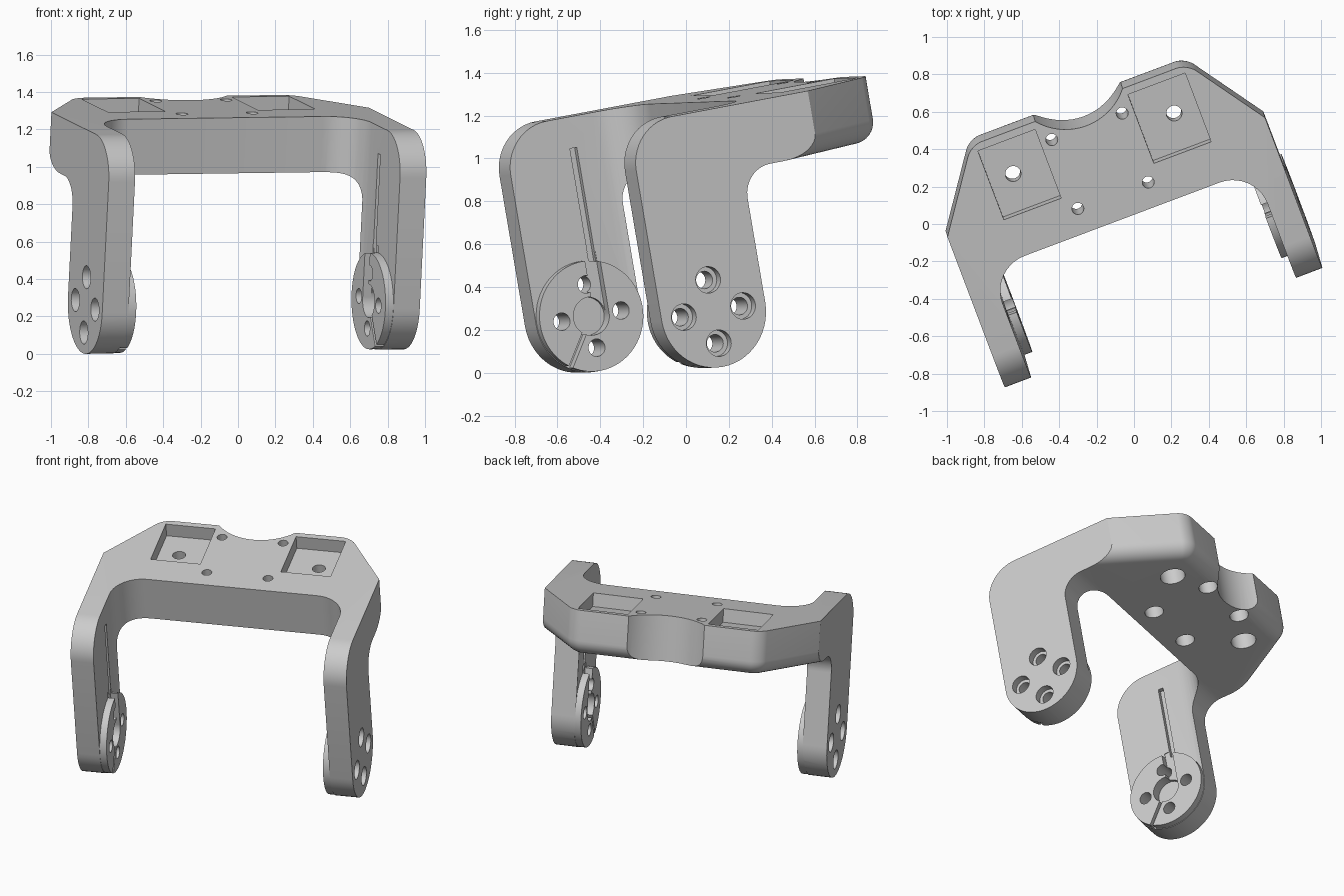
import bpy, bmesh, math
from mathutils import Vector, Matrix

if "Cube" in bpy.data.objects:
    bpy.data.objects.remove(bpy.data.objects["Cube"])

# Main sizes in the bracket's own frame: x across, y to the back, z up
HALF, INNER = 0.907, 0.757
TOP, UNDER, BACK = 1.237, 0.935, 0.925
HUB_Y, HUB_Z, HUB_R = -0.142, 0.305, 0.262


def rounded(corners, steps=10):
    """Outline from (a, b, radius) corners."""
    out = []
    for i, (a, b, r) in enumerate(corners):
        p = Vector((a, b, 0))
        if r == 0:
            out.append((a, b))
            continue
        before, after = corners[i - 1], corners[(i + 1) % len(corners)]
        d1 = (Vector((before[0], before[1], 0)) - p).normalized()
        d2 = (Vector((after[0], after[1], 0)) - p).normalized()
        half = d1.angle(d2) / 2
        c = p + (d1 + d2).normalized() * r / math.sin(half)
        s = (p + d1 * r / math.tan(half) - c).normalized()
        e = (p + d2 * r / math.tan(half) - c).normalized()
        for k in range(steps + 1):
            q = c + s.slerp(e, k / steps) * r
            out.append((q.x, q.y))
    return out


def circle(a, b, r, n=32):
    return [(a + r * math.cos(math.tau * k / n), b + r * math.sin(math.tau * k / n)) for k in range(n)]


def strip(a1, b1, a2, b2, width):
    """Rectangle outline around a segment."""
    p, q = Vector((a1, b1)), Vector((a2, b2))
    d = (q - p).normalized() * width / 2
    n = Vector((-d.y, d.x))
    return [tuple(v) for v in (p + n, p - n, q - n, q + n)]


def prism_mesh(outline, axis, lo, hi):
    bm = bmesh.new()

    def place(a, b, t):
        return (t, a, b) if axis == "x" else (a, b, t)
    face = bm.faces.new([bm.verts.new(place(a, b, lo)) for a, b in outline])
    ext = bmesh.ops.extrude_face_region(bm, geom=[face])
    shift = Vector(place(0, 0, hi - lo))
    bmesh.ops.translate(bm, vec=shift, verts=[g for g in ext["geom"] if isinstance(g, bmesh.types.BMVert)])
    bmesh.ops.recalc_face_normals(bm, faces=bm.faces)
    return bm


def to_object(name, bm):
    mesh = bpy.data.meshes.new(name)
    bm.to_mesh(mesh)
    bm.free()
    obj = bpy.data.objects.new(name, mesh)
    bpy.context.collection.objects.link(obj)
    return obj


# Blank: side profile extruded across, rear corners chamfered and rounded
side = rounded([(HUB_Y - HUB_R, HUB_Z - HUB_R, HUB_R - 0.001), (HUB_Y - HUB_R, TOP, 0.22),
                (BACK, TOP, 0), (BACK, UNDER, 0), (0.12, UNDER, 0.14),
                (HUB_Y + HUB_R, HUB_Z - HUB_R, HUB_R - 0.001)], 14)
bm = prism_mesh(side, "x", -HALF, HALF)
for s in (-1, 1):
    cut = bmesh.ops.bisect_plane(bm, geom=bm.verts[:] + bm.edges[:] + bm.faces[:], dist=1e-5,
                                 plane_co=(s * HALF, 0.505, 0), plane_no=(s * 0.42, 0.29, 0),
                                 clear_outer=True)
    rim = [g for g in cut["geom_cut"] if isinstance(g, bmesh.types.BMEdge)]
    bmesh.ops.holes_fill(bm, edges=rim, sides=0)
bmesh.ops.recalc_face_normals(bm, faces=bm.faces)


def bevel(edges, size):
    bmesh.ops.bevel(bm, geom=edges, offset=size, offset_type="OFFSET", segments=8,
                    profile=0.5, affect="EDGES", clamp_overlap=True)


bevel([e for e in bm.edges if all(abs(v.co.y - BACK) < 1e-3 for v in e.verts)
       and abs(e.verts[0].co.z - e.verts[1].co.z) > 0.1], 0.06)
bevel([e for e in bm.edges if all(abs(v.co.z - UNDER) < 1e-3 and v.co.y > 0.49 for v in e.verts)], 0.1)
bracket = to_object("bracket", bm)
bpy.context.view_layer.objects.active = bracket


def combine(outline, axis, lo, hi, operation="DIFFERENCE"):
    tool = to_object("cutter", prism_mesh(outline, axis, lo, hi))
    tool.hide_render = True
    mod = bracket.modifiers.new("shape", "BOOLEAN")
    mod.operation, mod.solver, mod.object = operation, "EXACT", tool
    bpy.ops.object.modifier_apply(modifier=mod.name)
    bpy.data.objects.remove(tool)


# Opening between the arms, and the rear scoop
combine(rounded([(-INNER, -1, 0), (INNER, -1, 0), (INNER, 0.262, 0.2), (-INNER, 0.262, 0.2)]), "z", -1, 2)
combine(circle(0, BACK + 0.2, 0.32, 64), "z", 0, 2)

for s in (-1, 1):
    # Square pocket with its bolt hole, and two mounting holes
    x1, x2 = sorted((s * 0.265, s * 0.592))
    combine([(x1, 0.485), (x2, 0.485), (x2, 0.884), (x1, 0.884)], "z", TOP - 0.09, 2)
    for x, y, r, wide in ((0.46, 0.685, 0.042, 0.08), (0.201, 0.4, 0.032, 0.06), (0.201, 0.8, 0.032, 0.06)):
        combine(circle(s * x, y, r), "z", 0.5, 2)
        combine(circle(s * x, y, wide), "z", 0.5, UNDER + 0.12)

    def arm(outline, near, far, operation="DIFFERENCE"):
        lo, hi = sorted((s * near, s * far))
        combine(outline, "x", lo, hi, operation)

    # Cable groove, raised hub disc, its recess, slot and slit
    face = INNER - 0.045
    arm(strip(-0.074, 0.45, -0.074, 1.09, 0.035), face - 0.1, INNER + 0.03)
    arm(circle(HUB_Y, HUB_Z, HUB_R - 0.003, 64), face, INNER + 0.05, "UNION")
    arm(circle(HUB_Y, HUB_Z, 0.09), face - 0.1, INNER + 0.025)
    arm(strip(-0.09, HUB_Z, -0.09, 0.6, 0.075), face - 0.1, INNER + 0.004)
    arm(strip(HUB_Y, HUB_Z, -0.31, 0.05, 0.022), face - 0.1, INNER + 0.002)
    # Four counterbored bolt holes
    for k in range(4):
        y = HUB_Y + 0.15 * math.cos(k * math.pi / 2)
        z = HUB_Z + 0.15 * math.sin(k * math.pi / 2)
        arm(circle(y, z, 0.041), face - 0.1, HALF + 0.1)
        arm(circle(y, z, 0.062), HALF - 0.05, HALF + 0.1)

# Lean and turn the whole bracket, then stand it centred on the ground
up = Vector((0.049, -0.167, 0.985)).normalized()
across = Vector((0.936, 0.352, 0.013))
across = (across - up * across.dot(up)).normalized()
bracket.data.transform(Matrix((across, up.cross(across), up)).transposed().to_4x4())
lows = [min(v.co[i] for v in bracket.data.vertices) for i in range(3)]
highs = [max(v.co[i] for v in bracket.data.vertices) for i in range(3)]
middle = Vector(((lows[0] + highs[0]) / 2, (lows[1] + highs[1]) / 2, lows[2]))
bracket.data.transform(Matrix.Translation(-middle))

# Plain grey
grey = bpy.data.materials.new("plain grey")
grey.use_nodes = True
color = (0.6, 0.6, 0.6, 1)
grey.diffuse_color = color
grey.node_tree.nodes["Principled BSDF"].inputs["Base Color"].default_value = color
bracket.data.materials.clear()
bracket.data.materials.append(grey)
for poly in bracket.data.polygons:
    poly.material_index = 0
bracket.select_set(True)
bpy.ops.object.shade_smooth_by_angle(angle=math.radians(25))
